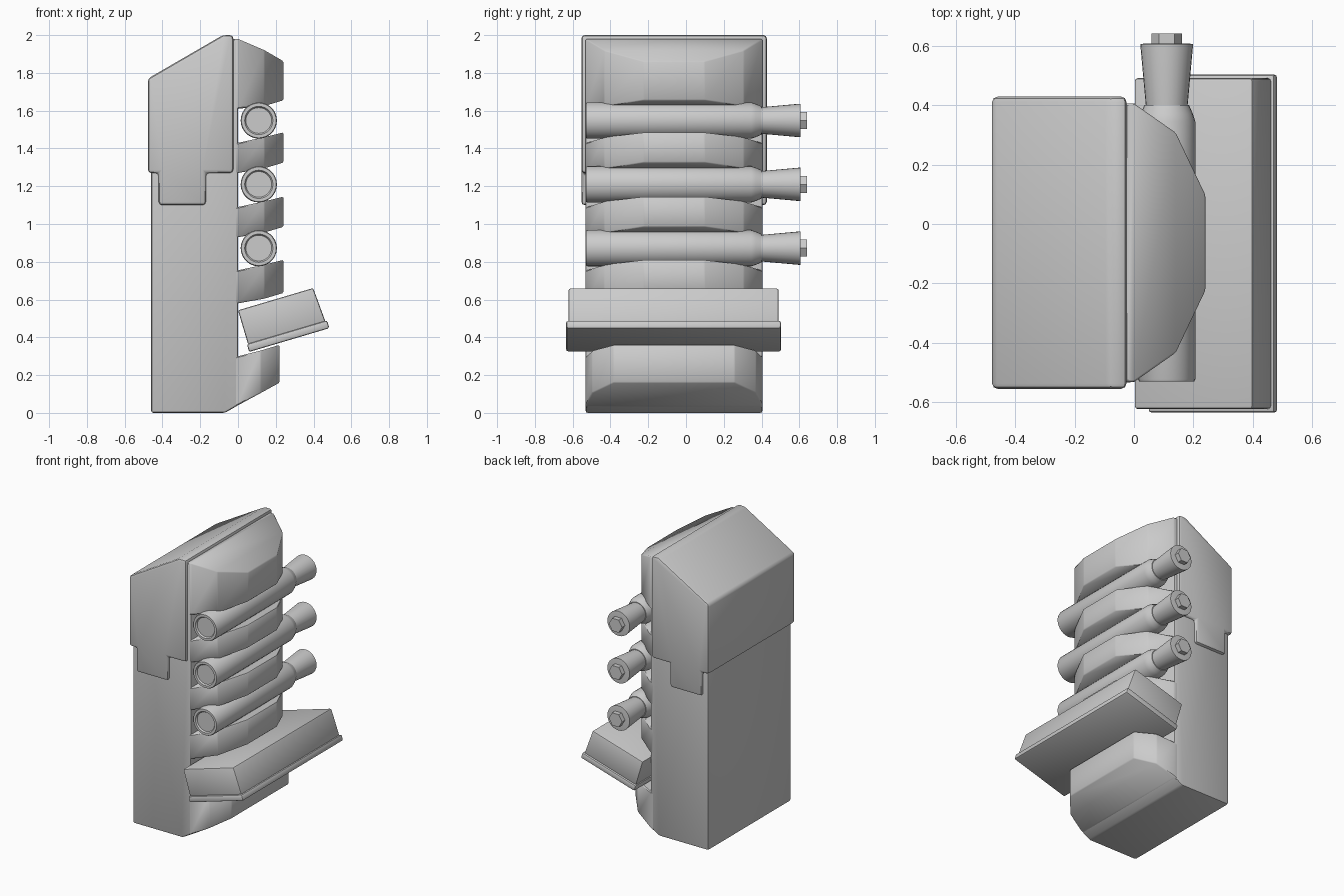
import bpy, bmesh, math

if "Cube" in bpy.data.objects:
    bpy.data.objects.remove(bpy.data.objects["Cube"])

CY = -0.063  # middle of the pack across y


def make(name, verts, faces, bevel=0, angle=40, segments=2):
    me = bpy.data.meshes.new(name)
    me.from_pydata(verts, [], faces)
    bm = bmesh.new()
    bm.from_mesh(me)
    bmesh.ops.recalc_face_normals(bm, faces=bm.faces)
    bm.to_mesh(me)
    bm.free()
    ob = bpy.data.objects.new(name, me)
    bpy.context.collection.objects.link(ob)
    bpy.ops.object.select_all(action='DESELECT')
    ob.select_set(True)
    bpy.context.view_layer.objects.active = ob
    if bevel:
        m = ob.modifiers.new("bevel", 'BEVEL')
        m.width, m.segments, m.limit_method = bevel, segments, 'ANGLE'
        m.angle_limit = math.radians(25)
        bpy.ops.object.modifier_apply(modifier="bevel")
    bpy.ops.object.shade_smooth_by_angle(angle=math.radians(angle))
    return ob


def extrude_y(name, prof, y0, y1, **kw):
    n = len(prof)
    verts = [(x, y, z) for y in (y0, y1) for x, z in prof]
    faces = [tuple(range(n)), tuple(range(n, 2 * n))]
    faces += [(i, (i + 1) % n, (i + 1) % n + n, i + n) for i in range(n)]
    return make(name, verts, faces, **kw)


def bulge(name, rows):
    """Bowed panel; rows = (x, half width, low z, high z), body to outside."""
    n = len(rows)
    verts = []
    for x, w, lo, hi in rows:
        verts += [(x, CY + s * w, z) for s in (-1, 1) for z in (lo, hi)]
    faces = [(0, 1, 3, 2)]
    for i in range(n - 1):
        a, b = 4 * i, 4 * i + 4
        for p, q in ((0, 1), (1, 3), (3, 2), (2, 0)):
            faces.append((a + p, a + q, b + q, b + p))
    e = 4 * n - 4
    faces.append((e, e + 2, e + 3, e + 1))
    return make(name, verts, faces, bevel=0.006, segments=1)


def lathe_y(name, prof, x, z, sides, turn=0):
    """Spin (radius, y) points about an axis along y."""
    verts, faces = [], []
    for r, y in prof:
        for k in range(sides):
            a = 2 * math.pi * k / sides + turn
            verts.append((x + r * math.cos(a), y, z + r * math.sin(a)))
    for j in range(len(prof) - 1):
        for k in range(sides):
            m = (k + 1) % sides
            faces.append((j * sides + k, j * sides + m,
                          (j + 1) * sides + m, (j + 1) * sides + k))
    last = (len(prof) - 1) * sides
    faces += [tuple(range(sides)), tuple(range(last, last + sides))]
    return make(name, verts, faces, angle=35)


# main bag
extrude_y("bag_body", [(-0.46, 0), (-0.07, 0), (0, 0.04), (0, 1.975),
                       (-0.08, 1.97), (-0.46, 1.75)], -0.532, 0.405, bevel=0.012)

# top flap with side tabs
extrude_y("top_flap", [(-0.477, 1.27), (-0.477, 1.77), (-0.08, 2.0), (-0.025, 2.0),
                       (-0.025, 1.27), (-0.17, 1.27), (-0.17, 1.10),
                       (-0.42, 1.10), (-0.42, 1.27)], -0.554, 0.428, bevel=0.018)

# bowed front panels
bulge("front_top", [(-0.03, 0.468, 1.60, 1.98), (0, 0.468, 1.61, 1.98),
                    (0.14, 0.37, 1.625, 1.92), (0.24, 0.16, 1.655, 1.862)])
for i, (lo, hi) in enumerate(((1.27, 1.43), (0.93, 1.09), (0.58, 0.755))):
    bulge(f"front_band_{i + 1}",
          [(-0.03, 0.468, lo - 0.005, hi - 0.005), (0, 0.468, lo, hi),
           (0.14, 0.37, lo + 0.025, hi + 0.03), (0.24, 0.16, lo + 0.055, hi + 0.055)])
bulge("front_bottom", [(-0.03, 0.468, 0.024, 0.29), (0, 0.468, 0.04, 0.30),
                       (0.12, 0.435, 0.105, 0.33), (0.22, 0.32, 0.16, 0.36)])

# strapped bottles with stoppers
for i, z in enumerate((1.548, 1.21, 0.872)):
    lathe_y(f"bottle_{i + 1}", [(0.068, -0.52), (0.075, -0.53), (0.092, -0.53),
                                (0.096, -0.522), (0.096, 0.345), (0.088, 0.37),
                                (0.075, 0.40)], 0.11, z, 28)
    lathe_y(f"stopper_{i + 1}", [(0.069, 0.385), (0.088, 0.595), (0.088, 0.605),
                                 (0.07, 0.607)], 0.11, z, 28)
    lathe_y(f"stopper_knob_{i + 1}", [(0.052, 0.60), (0.052, 0.64)], 0.11, z, 6)


# tilted case on the front
def tilted(u, d, t=math.radians(16.5)):
    return (0.0 + u * math.cos(t) + d * math.sin(t),
            0.543 + u * math.sin(t) - d * math.cos(t))


extrude_y("case_box", [tilted(*p) for p in ((0, 0), (0.415, 0), (0.427, 0.19), (0, 0.19))],
          -0.622, 0.49, bevel=0.01)
extrude_y("case_rim", [tilted(*p) for p in ((-0.006, 0.185), (0.437, 0.185),
                                            (0.437, 0.228), (-0.006, 0.228))],
          -0.634, 0.502, bevel=0.01)
